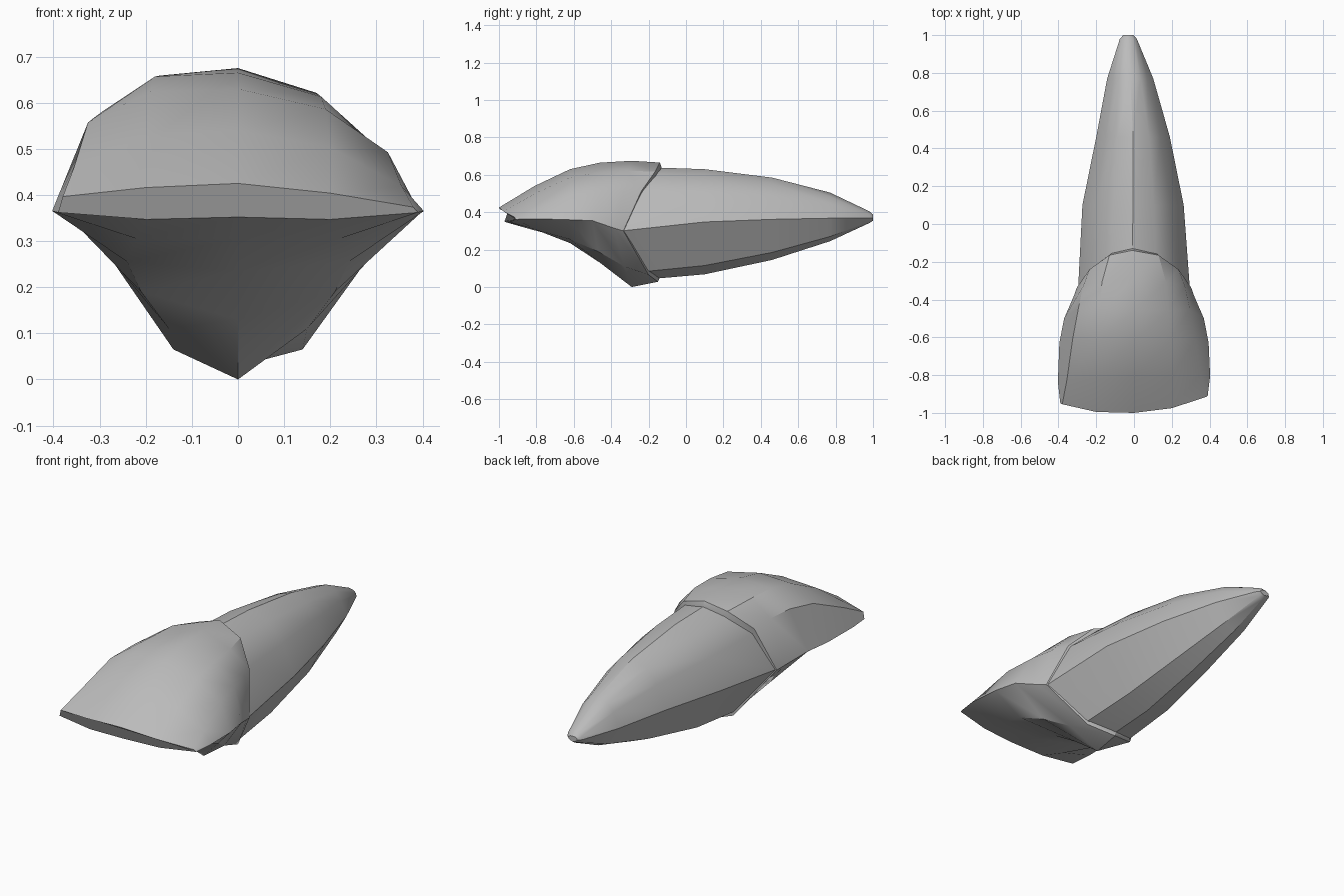
import bpy, bmesh, math

cube = bpy.data.objects.get("Cube")
if cube:
    bpy.data.objects.remove(cube, do_unlink=True)

grey = bpy.data.materials.new("plain grey")
grey.use_nodes = True
grey.diffuse_color = (0.5, 0.5, 0.5, 1)
bsdf = grey.node_tree.nodes["Principled BSDF"]
bsdf.inputs["Base Color"].default_value = grey.diffuse_color
bsdf.inputs["Roughness"].default_value = 0.7


def full_ring(half, shift=0.0, lean=0.0, skew=0.0):
    """Mirror a half section (top centre to bottom centre) into a closed ring.
    lean tilts the upper side, skew slides the ends along y."""
    points = half + [(-x, y, z) for x, y, z in half[-2:0:-1]]
    low = half[3][2]
    return [(x + shift, y + skew * x, z - (lean * x if z > low else 0))
            for x, y, z in points]


def loft(name, rings):
    bm = bmesh.new()
    loops = [[bm.verts.new(p) for p in ring] for ring in rings]
    count = len(loops[0])
    for a, b in zip(loops, loops[1:]):
        for i in range(count):
            j = (i + 1) % count
            bm.faces.new((a[i], a[j], b[j], b[i]))
    bm.faces.new(loops[0][::-1])
    bm.faces.new(loops[-1])
    bmesh.ops.recalc_face_normals(bm, faces=bm.faces)
    mesh = bpy.data.meshes.new(name)
    bm.to_mesh(mesh)
    bm.free()
    obj = bpy.data.objects.new(name, mesh)
    bpy.context.collection.objects.link(obj)
    mesh.materials.append(grey)
    bpy.ops.object.select_all(action="DESELECT")
    obj.select_set(True)
    bpy.context.view_layer.objects.active = obj
    bpy.ops.object.shade_smooth_by_angle(angle=math.radians(32))
    return obj


# Crown: biting edge, flared blade with hollow underside, then the V-shaped rim
crown = [
    full_ring([(0, -1, .425), (.2, -.985, .41), (.38, -.935, .385),
               (.39, -.93, .362), (.2, -.955, .347), (0, -.97, .352)], 0, .03, .05),
    full_ring([(0, -.81, .54), (.2, -.81, .515), (.355, -.81, .44),
               (.403, -.82, .365), (.22, -.81, .305), (0, -.8, .305)], 0, .06, .04),
    full_ring([(0, -.62, .63), (.19, -.62, .605), (.325, -.61, .525),
               (.395, -.63, .36), (.24, -.62, .255), (0, -.62, .235)], 0, .1),
    full_ring([(0, -.46, .665), (.18, -.46, .635), (.295, -.45, .545),
               (.37, -.5, .355), (.21, -.47, .19), (0, -.46, .13)], 0, .12),
    full_ring([(0, -.29, .675), (.17, -.31, .64), (.27, -.33, .54),
               (.32, -.385, .315), (.15, -.33, .11), (0, -.29, 0)], 0, .11),
    full_ring([(-.01, -.14, .665), (.13, -.165, .625), (.235, -.24, .525),
               (.302, -.335, .3), (.14, -.2, .065), (0, -.15, .028)], 0, .06),
]
crown.append([(x * .9, y + .01, .34 + (z - .34) * .92) for x, y, z in crown[-1]])
loft("tooth_crown", crown)

# Root: a long taper, bent slightly to one side, ending in a small blunt tip
root = [
    full_ring([(-.01, -.2, .64), (.12, -.22, .605), (.225, -.26, .51),
               (.296, -.345, .3), (.14, -.2, .085), (0, -.15, .046)]),
    full_ring([(0, .1, .63), (.11, .1, .595), (.2, .1, .505),
               (.268, .1, .348), (.13, .1, .115), (0, .1, .068)], -.005),
    full_ring([(0, .46, .585), (.085, .46, .555), (.145, .46, .485),
               (.195, .46, .362), (.1, .46, .185), (0, .46, .145)], -.005),
    full_ring([(0, .77, .505), (.055, .77, .485), (.09, .77, .445),
               (.122, .77, .368), (.065, .77, .27), (0, .77, .245)], -.02),
    full_ring([(0, .98, .405), (.025, .98, .4), (.04, .98, .387),
               (.045, .98, .37), (.025, .98, .35), (0, .98, .342)], -.03),
    full_ring([(0, 1, .385), (.015, 1, .383), (.025, 1, .377),
               (.027, 1, .37), (.015, 1, .36), (0, 1, .355)], -.03),
]
loft("tooth_root", root)
